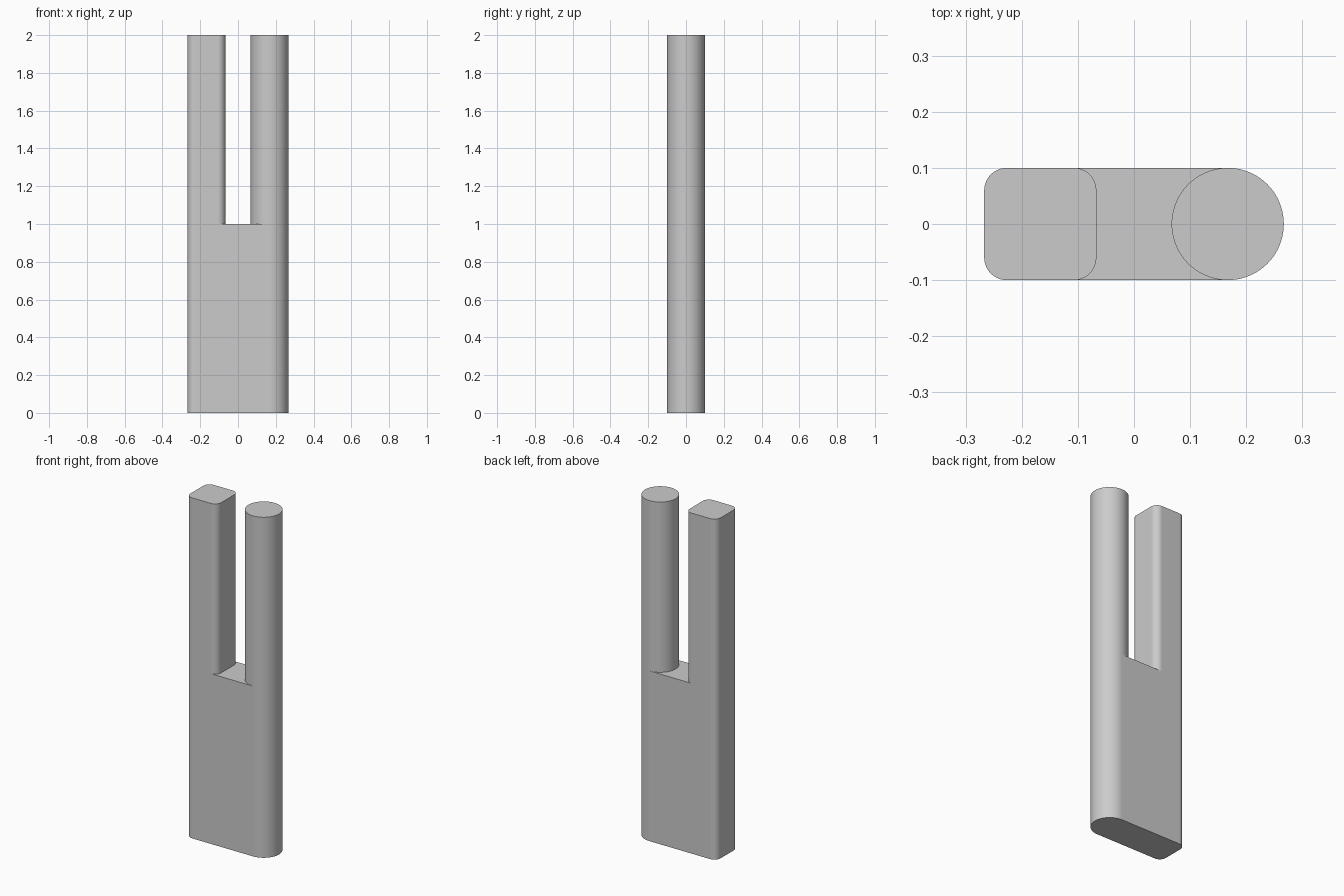
import bpy, bmesh
from math import cos, sin, radians

if "Cube" in bpy.data.objects:
    bpy.data.objects.remove(bpy.data.objects["Cube"], do_unlink=True)

HALF = 0.1        # half the thickness
PEG_X = 0.167     # distance of each peg from the middle
CORNER = 0.04     # corner radius of the square peg
DECK, TOP = 1.0, 2.0


def arc(cx, cy, radius, start, sweep, steps):
    """Points of an arc, counter-clockwise, both ends included."""
    angles = [radians(start + sweep * i / steps) for i in range(steps + 1)]
    return [(cx + radius * cos(a), cy + radius * sin(a)) for a in angles]


# Outlines: each peg has an inner half (facing the slot) and an outer half
core = HALF - CORNER
corners = [arc(-PEG_X + sx * core, sy * core, CORNER, start, 90, 10)
           for sx, sy, start in ((1, -1, 270), (1, 1, 0), (-1, 1, 90), (-1, -1, 180))]
square_inner = corners[0] + corners[1]
square_outer = corners[2] + corners[3]
round_outer = arc(PEG_X, 0, HALF, -90, 180, 40)
round_inner = arc(PEG_X, 0, HALF, 90, 180, 40)[1:-1]

bm = bmesh.new()


def ring(points, z):
    return [bm.verts.new((x, y, z)) for x, y in points]


def walls(low, high):
    for i in range(len(low)):
        j = (i + 1) % len(low)
        bm.faces.new((low[i], low[j], high[j], high[i]))


# Deck-level rings shared by base, slot floor and pegs
sq_in, sq_out = ring(square_inner, DECK), ring(square_outer, DECK)
rd_out, rd_in = ring(round_outer, DECK), ring(round_inner, DECK)

# Base body
rim = [sq_in[-1]] + sq_out + [sq_in[0]] + rd_out
foot = ring([v.co.xy for v in rim], 0)
walls(foot, rim)
bm.faces.new(foot[::-1])

# Floor of the slot
bm.faces.new([sq_in[0], rd_out[0]] + rd_in[::-1] + [rd_out[-1]] + sq_in[:0:-1])

# Square and round pegs
for loop in (sq_in + sq_out, rd_out + rd_in):
    cap = ring([v.co.xy for v in loop], TOP)
    walls(loop, cap)
    bm.faces.new(cap)

mesh = bpy.data.meshes.new("two_peg_block")
bm.to_mesh(mesh)
bm.free()
block = bpy.data.objects.new("two_peg_block", mesh)
bpy.context.collection.objects.link(block)

# Plain grey material
grey = bpy.data.materials.new("plain_grey")
grey.use_nodes = True
colour = (0.6, 0.6, 0.6, 1)
grey.diffuse_color = colour
grey.node_tree.nodes["Principled BSDF"].inputs["Base Color"].default_value = colour
mesh.materials.append(grey)

# Smooth rounds, crisp edges
bpy.ops.object.select_all(action="DESELECT")
block.select_set(True)
bpy.context.view_layer.objects.active = block
bpy.ops.object.shade_smooth_by_angle(angle=radians(30))
weighted = block.modifiers.new("flat_face_normals", "WEIGHTED_NORMAL")
weighted.keep_sharp = True
